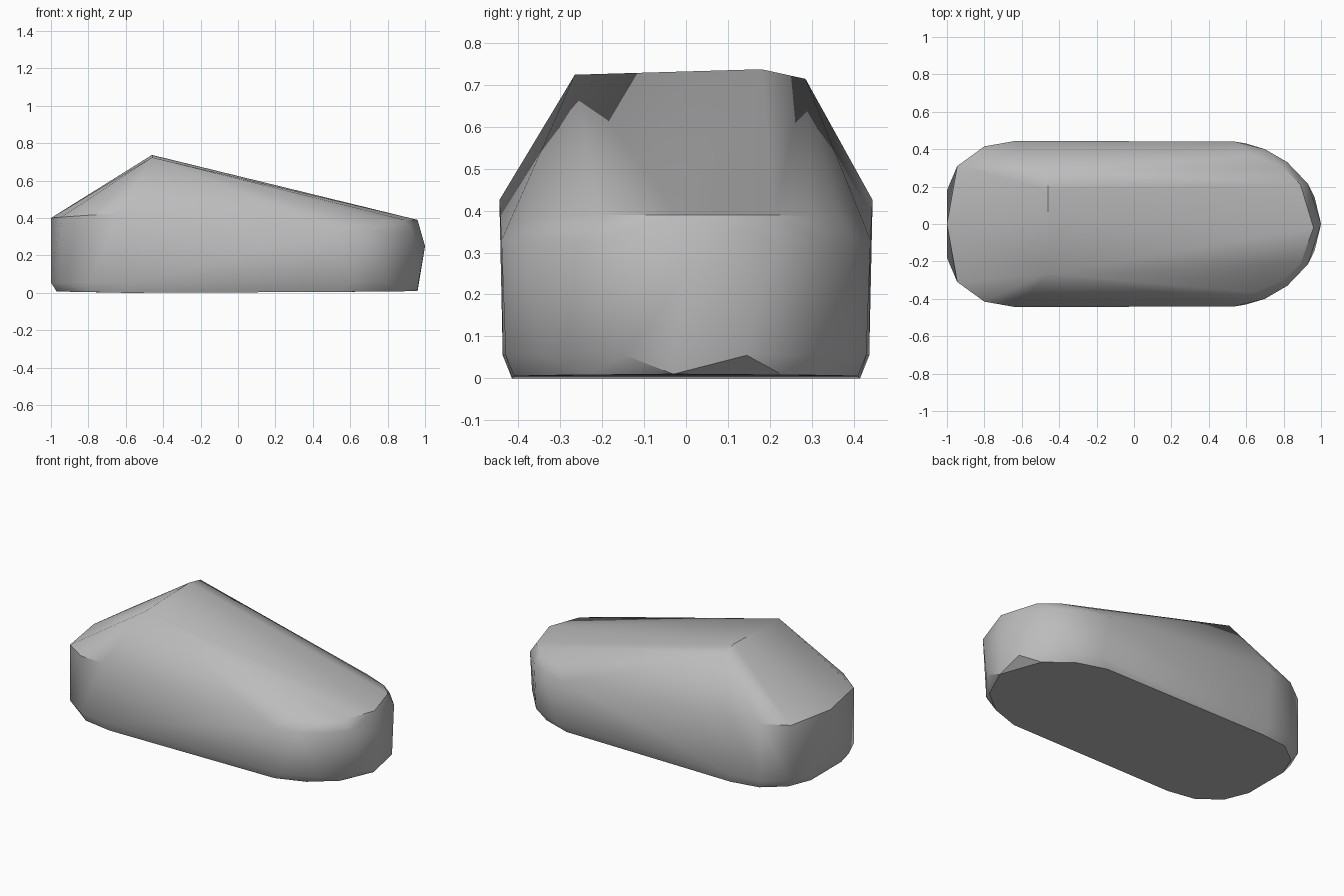
import bpy
import bmesh
from math import radians

cube = bpy.data.objects.get("Cube")
if cube:
    bpy.data.objects.remove(cube, do_unlink=True)

grey = bpy.data.materials.new("plain grey")
grey.use_nodes = True
colour = (0.5, 0.5, 0.5, 1)
grey.diffuse_color = colour
grey.node_tree.nodes["Principled BSDF"].inputs["Base Color"].default_value = colour


def both_sides(points):
    return [(x, s * y, z) for x, y, z in points for s in (1, -1)]


# Flat underside
base = both_sides([(-.97, .15, .008), (-.91, .29, .006), (-.78, .39, .004), (-.6, .415, 0),
                   (.54, .41, .005), (.72, .35, .007), (.87, .23, .008)])
base += [(.96, -.03, .01)]

# Lower edge of the side wall
skirt = both_sides([(-1, .18, .055), (-.945, .31, .055), (-.8, .41, .055), (-.62, .437, .055),
                    (.6, .43, .055), (.8, .34, .055), (.965, .145, .055)])

# Upper edge of the side wall and the rounded nose
rim = both_sides([(-.945, .31, .405), (-.8, .415, .415), (-.63, .445, .425),
                  (.54, .44, .33), (.7, .4, .33), (.82, .33, .33), (.93, .215, .33),
                  (.64, .365, .385), (.8, .3, .385), (.89, .21, .39)])
rim += [(-1, 0, .4), (.96, -.02, .39), (1, 0, .25)]

# Ridge across the top
ridge = [(-.46, -.265, .724), (-.46, .18, .737), (-.46, .285, .714)]

# Wrap the outlines in one faceted shell
mesh = bpy.data.meshes.new("body_shell")
bm = bmesh.new()
for point in base + skirt + rim + ridge:
    bm.verts.new(point)
hull = bmesh.ops.convex_hull(bm, input=bm.verts[:])
spare = [v for v in set(hull["geom_interior"] + hull["geom_unused"])
         if isinstance(v, bmesh.types.BMVert) and not v.link_faces]
bmesh.ops.delete(bm, geom=spare, context="VERTS")
bmesh.ops.recalc_face_normals(bm, faces=bm.faces[:])
bm.to_mesh(mesh)
bm.free()
mesh.materials.append(grey)

body = bpy.data.objects.new("body_shell", mesh)
bpy.context.collection.objects.link(body)
bpy.context.view_layer.objects.active = body
body.select_set(True)
bpy.ops.object.shade_smooth_by_angle(angle=radians(35))
